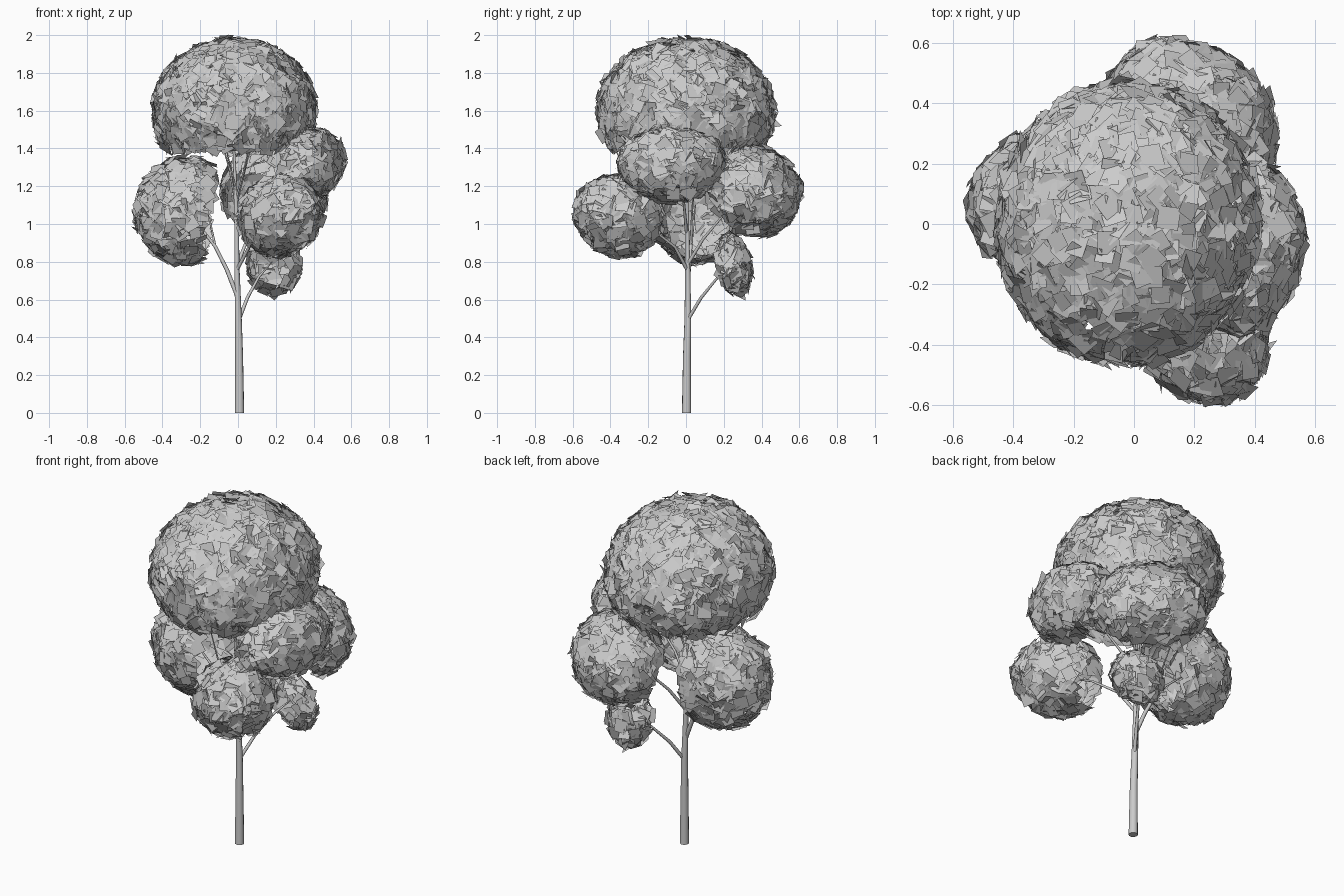
import bpy, math, random
from mathutils import Vector, Matrix

if "Cube" in bpy.data.objects:
    bpy.data.objects.remove(bpy.data.objects["Cube"])

random.seed(4)


def limb(name, pts, sides=2):
    """Tapered round limb through (x, y, z, radius) points."""
    cu = bpy.data.curves.new(name, 'CURVE')
    cu.dimensions = '3D'
    cu.bevel_depth = 1.0
    cu.bevel_resolution = sides
    cu.use_fill_caps = True
    sp = cu.splines.new('POLY')
    sp.points.add(len(pts) - 1)
    for p, (x, y, z, r) in zip(sp.points, pts):
        p.co = (x, y, z, 1)
        p.radius = r
    sp.use_smooth = True
    ob = bpy.data.objects.new(name, cu)
    bpy.context.collection.objects.link(ob)
    bpy.ops.object.select_all(action='DESELECT')
    ob.select_set(True)
    bpy.context.view_layer.objects.active = ob
    bpy.ops.object.convert(target='MESH')
    return ob


def leaf_clump(name, center, axis, radii, zmin, size=0.068, density=1000):
    """Hollow cap of overlapping square leaf cards, open towards -axis."""
    c, d = Vector(center), Vector(axis).normalized()
    u = Vector((-d.y, d.x, 0))
    u = u.normalized() if u.length > 1e-3 else Vector((1, 0, 0))
    v = d.cross(u)
    frame = Matrix((u, v, d)).transposed()
    mean = (radii[0] * radii[1] * radii[2]) ** (1 / 3)
    n = int(2 * math.pi * mean ** 2 * (1 - zmin) * density)
    verts, faces = [], []
    for i in range(n):
        z = 1 - (1 - zmin) * (i + random.random()) / n
        a = i * 2.39996 + random.uniform(-0.15, 0.15)
        s = math.sqrt(max(0, 1 - z * z))
        p = Vector((s * math.cos(a), s * math.sin(a), z))
        pos = Vector([p[k] * radii[k] for k in range(3)]) + p * random.uniform(-0.016, 0.012)
        nor = (frame @ Vector([p[k] / radii[k] for k in range(3)])).normalized()
        tilt = Vector([random.gauss(0, 0.22) for _ in range(3)])
        rot = (nor + tilt).to_track_quat('Z', 'Y').to_matrix() @ Matrix.Rotation(random.uniform(0, 6.28), 3, 'Z')
        h = size * random.uniform(0.85, 1.15) / 2
        b = len(verts)
        for x, y in ((-h, -h), (h, -h), (h, h), (-h, h)):
            verts.append(c + frame @ pos + rot @ Vector((x, y, 0)))
        faces.append((b, b + 1, b + 2, b + 3))
    me = bpy.data.meshes.new(name)
    me.from_pydata(verts, [], faces)
    ob = bpy.data.objects.new(name, me)
    bpy.context.collection.objects.link(ob)
    return ob


# Trunk
limb("trunk", [(0.008, 0.003, 0, 0.025), (0.006, 0.005, 0.3, 0.021), (0.002, 0.01, 0.5, 0.018),
               (-0.005, 0.009, 0.75, 0.014), (-0.008, 0.004, 1.05, 0.011), (-0.018, 0, 1.3, 0.008),
               (-0.03, 0, 1.6, 0.004)], 3)

# Main branches, one towards each lower clump
limb("branch_left", [(-0.004, 0.006, 0.62, 0.012), (-0.06, 0.015, 0.76, 0.011), (-0.12, 0.025, 0.88, 0.009),
                     (-0.19, 0.035, 0.97, 0.007), (-0.34, 0.05, 1.1, 0.003)])
limb("branch_low_back", [(0.004, 0.008, 0.49, 0.010), (0.05, 0.08, 0.61, 0.009), (0.11, 0.17, 0.72, 0.007),
                         (0.18, 0.26, 0.8, 0.003)])
limb("branch_front", [(-0.004, 0.005, 0.76, 0.010), (0.06, -0.06, 0.88, 0.008), (0.13, -0.19, 0.98, 0.006),
                      (0.22, -0.37, 1.05, 0.003)])
limb("branch_back", [(-0.006, 0.005, 0.78, 0.010), (0.05, 0.09, 0.92, 0.008), (0.12, 0.2, 1.05, 0.006),
                     (0.2, 0.36, 1.2, 0.003)])
limb("branch_right", [(-0.008, 0.003, 0.95, 0.009), (0.08, -0.01, 1.1, 0.007), (0.2, -0.03, 1.22, 0.005),
                      (0.38, -0.06, 1.33, 0.003)])

# Thin twigs fanning up into the crown, and a fork on the left branch
for i, (x, y) in enumerate([(-0.12, 0.06), (0.1, 0.08), (0.09, -0.1), (-0.1, -0.12)]):
    limb(f"crown_twig_{i}", [(-0.008, 0.002, 1.08 + 0.03 * i, 0.006), (x * 0.35, y * 0.4, 1.28, 0.005),
                             (x, y, 1.55, 0.002)], 1)
limb("left_fork", [(-0.12, 0.025, 0.88, 0.007), (-0.15, 0.03, 1.02, 0.005), (-0.22, 0.04, 1.22, 0.002)], 1)

# Leaf clumps: centre, outward axis, radii (sideways, upright, outward), cut-off
leaf_clump("crown_leaves", (-0.02, 0.0, 1.595), (0, 0, 1), (0.425, 0.46, 0.38), -0.52)
leaf_clump("left_leaves", (-0.27, 0.06, 1.07), (-0.95, 0.05, 0.12), (0.235, 0.275, 0.27), -0.4)
leaf_clump("back_leaves", (0.19, 0.35, 1.17), (0.4, 0.6, 0.5), (0.295, 0.24, 0.225), -0.45)
leaf_clump("right_leaves", (0.345, -0.07, 1.31), (0.9, -0.1, 0.4), (0.28, 0.185, 0.215), -0.45)
leaf_clump("front_leaves", (0.22, -0.35, 1.04), (0.5, -0.8, 0.3), (0.205, 0.2, 0.25), -0.65)
leaf_clump("low_back_leaves", (0.19, 0.25, 0.785), (0.25, 0.9, 0.2), (0.135, 0.155, 0.085), -0.6)
